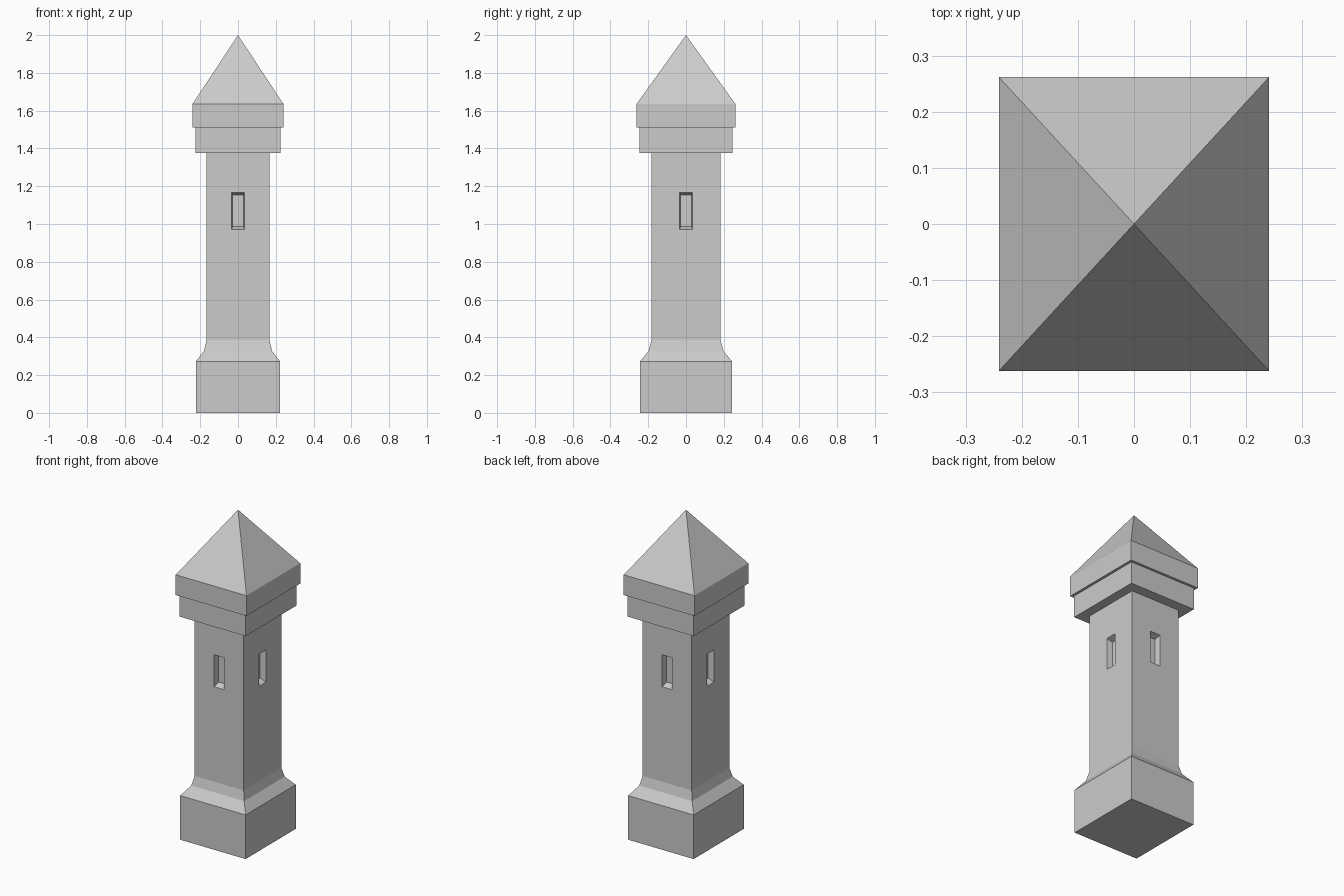
import bpy, bmesh
from math import pi
from mathutils import Matrix

if "Cube" in bpy.data.objects:
    bpy.data.objects.remove(bpy.data.objects["Cube"])


def new_object(name, bm):
    bmesh.ops.recalc_face_normals(bm, faces=bm.faces)
    mesh = bpy.data.meshes.new(name)
    bm.to_mesh(mesh)
    bm.free()
    obj = bpy.data.objects.new(name, mesh)
    bpy.context.collection.objects.link(obj)
    return obj


def stack(name, profile, apex=None):
    """Closed rectangular loft through (half_x, half_y, z) levels."""
    bm = bmesh.new()
    rings = [[bm.verts.new((sx * hx, sy * hy, z))
              for sx, sy in ((-1, -1), (1, -1), (1, 1), (-1, 1))]
             for hx, hy, z in profile]
    bm.faces.new(rings[0])
    for a, b in zip(rings, rings[1:]):
        for i in range(4):
            j = (i + 1) % 4
            bm.faces.new((a[i], a[j], b[j], b[i]))
    if apex:
        tip = bm.verts.new((0, 0, apex))
        for i in range(4):
            bm.faces.new((rings[-1][i], rings[-1][(i + 1) % 4], tip))
    else:
        bm.faces.new(rings[-1])
    return new_object(name, bm)


# Plinth, sloped shoulders, shaft and collar
tower = stack("tower_body", [
    (0.223, 0.244, 0), (0.223, 0.244, 0.272), (0.180, 0.198, 0.328),
    (0.167, 0.183, 0.385), (0.167, 0.183, 1.375),
    (0.225, 0.246, 1.375), (0.225, 0.246, 1.51)])

# Pyramid roof with vertical eaves
stack("roof", [(0.241, 0.262, 1.51), (0.241, 0.262, 1.635)], apex=2.0)

# Tapered window recesses on all four sides
bm = bmesh.new()
DEPTH = 0.036
for k, wall in enumerate((0.183, 0.167, 0.183, 0.167)):
    loops = []
    # the first loop extends the taper outside the wall
    for t in (-0.5, 1.0):
        hw = 0.034 - 0.005 * t
        y = -wall + DEPTH * t
        z0, z1 = 0.970 + 0.016 * t, 1.167 - 0.014 * t
        loops.append([bm.verts.new(Matrix.Rotation(k * pi / 2, 3, 'Z') @ v.col[3].xyz)
                      for v in (Matrix.Translation((x, y, z)) for x, z in
                                ((-hw, z0), (hw, z0), (hw, z1), (-hw, z1)))])
    a, b = loops
    bm.faces.new(a)
    bm.faces.new(b)
    for i in range(4):
        j = (i + 1) % 4
        bm.faces.new((a[i], a[j], b[j], b[i]))
cutter = new_object("window_cutter", bm)
cutter.hide_render = True
cutter.hide_viewport = True
cut = tower.modifiers.new("windows", 'BOOLEAN')
cut.operation = 'DIFFERENCE'
cut.solver = 'EXACT'
cut.object = cutter
